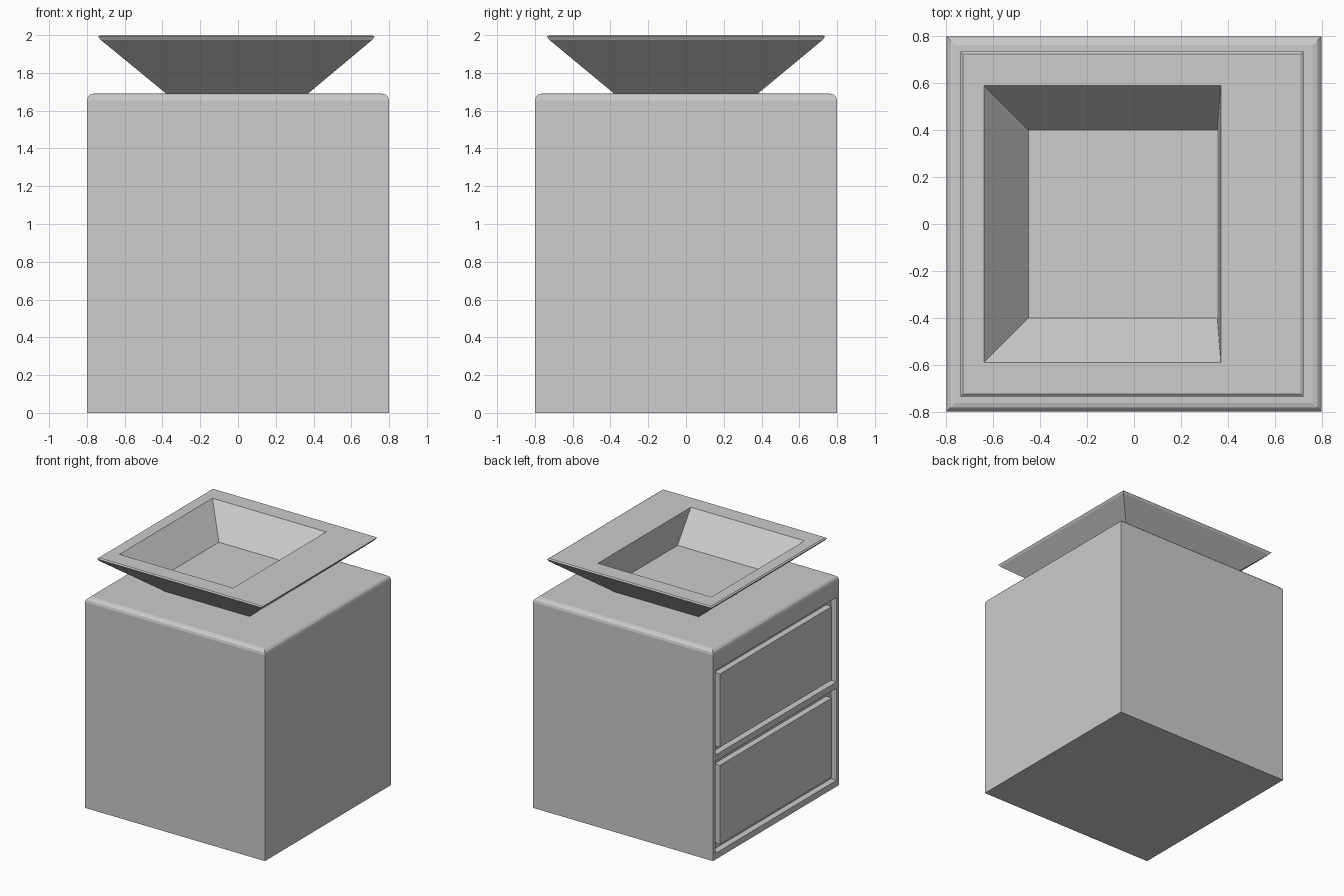
import bpy, bmesh

if "Cube" in bpy.data.objects:
    bpy.data.objects.remove(bpy.data.objects["Cube"])

grey = bpy.data.materials.new("light_grey")
grey.diffuse_color = (0.604, 0.604, 0.604, 1)
grey.use_nodes = True
grey.node_tree.nodes["Principled BSDF"].inputs["Base Color"].default_value = grey.diffuse_color


def finish(bm, name):
    bmesh.ops.recalc_face_normals(bm, faces=bm.faces)
    me = bpy.data.meshes.new(name)
    bm.to_mesh(me)
    bm.free()
    me.materials.append(grey)
    ob = bpy.data.objects.new(name, me)
    bpy.context.collection.objects.link(ob)
    return ob


def box(name, x, y, z, top_bevel=0):
    bm = bmesh.new()
    bmesh.ops.create_cube(bm, size=1)
    for v in bm.verts:
        v.co = [a + (c + 0.5) * (b - a) for c, (a, b) in zip(v.co, (x, y, z))]
    if top_bevel:
        edges = [e for e in bm.edges if all(v.co.z > z[1] - 1e-4 for v in e.verts)]
        bmesh.ops.bevel(bm, geom=edges, offset=top_bevel, segments=3,
                        profile=0.5, affect='EDGES')
    return finish(bm, name)


# Cabinet with rounded top edges
cabinet = box("cabinet", (-0.8, 0.8), (-0.8, 0.8), (0, 1.69), 0.037)

# Two drawers on the left side: a recess with a flush panel inside it
drawers = {
    "lower": ((0.05, 0.79), (0.10, 0.735)),
    "upper": ((0.84, 1.52), (0.88, 1.47)),
}
DEPTH = 0.05
for key, (recess_z, panel_z) in drawers.items():
    cutter = box(key + "_recess_cutter", (-0.9, -0.8 + DEPTH), (-0.77, 0.77), recess_z)
    cutter.hide_render = True
    cutter.hide_viewport = True
    cutter.display_type = 'WIRE'
    mod = cabinet.modifiers.new(key + "_recess", 'BOOLEAN')
    mod.object = cutter
    mod.operation = 'DIFFERENCE'
    mod.solver = 'EXACT'
    box(key + "_drawer", (-0.8, -0.8 + DEPTH + 0.01), (-0.71, 0.71), panel_z)

# Basin: lofted rectangular rings (x min, x max, half width in y, z)
rings = [
    (-0.45, 0.355, 0.40, 1.77),    # inner floor
    (-0.64, 0.37, 0.59, 2.0),      # opening
    (-0.73, 0.71, 0.725, 2.0),     # rim top
    (-0.74, 0.722, 0.735, 1.992),  # rim edge
    (-0.727, 0.711, 0.724, 1.975), # rim underside
    (-0.38, 0.37, 0.38, 1.69),     # foot
]
bm = bmesh.new()
loops = [[bm.verts.new(p) for p in
          ((a, -w, z), (b, -w, z), (b, w, z), (a, w, z))] for a, b, w, z in rings]
for lo, hi in zip(loops, loops[1:]):
    for i in range(4):
        j = (i + 1) % 4
        bm.faces.new((lo[i], lo[j], hi[j], hi[i]))
bm.faces.new(loops[0])
bm.faces.new(loops[-1])
finish(bm, "basin")
